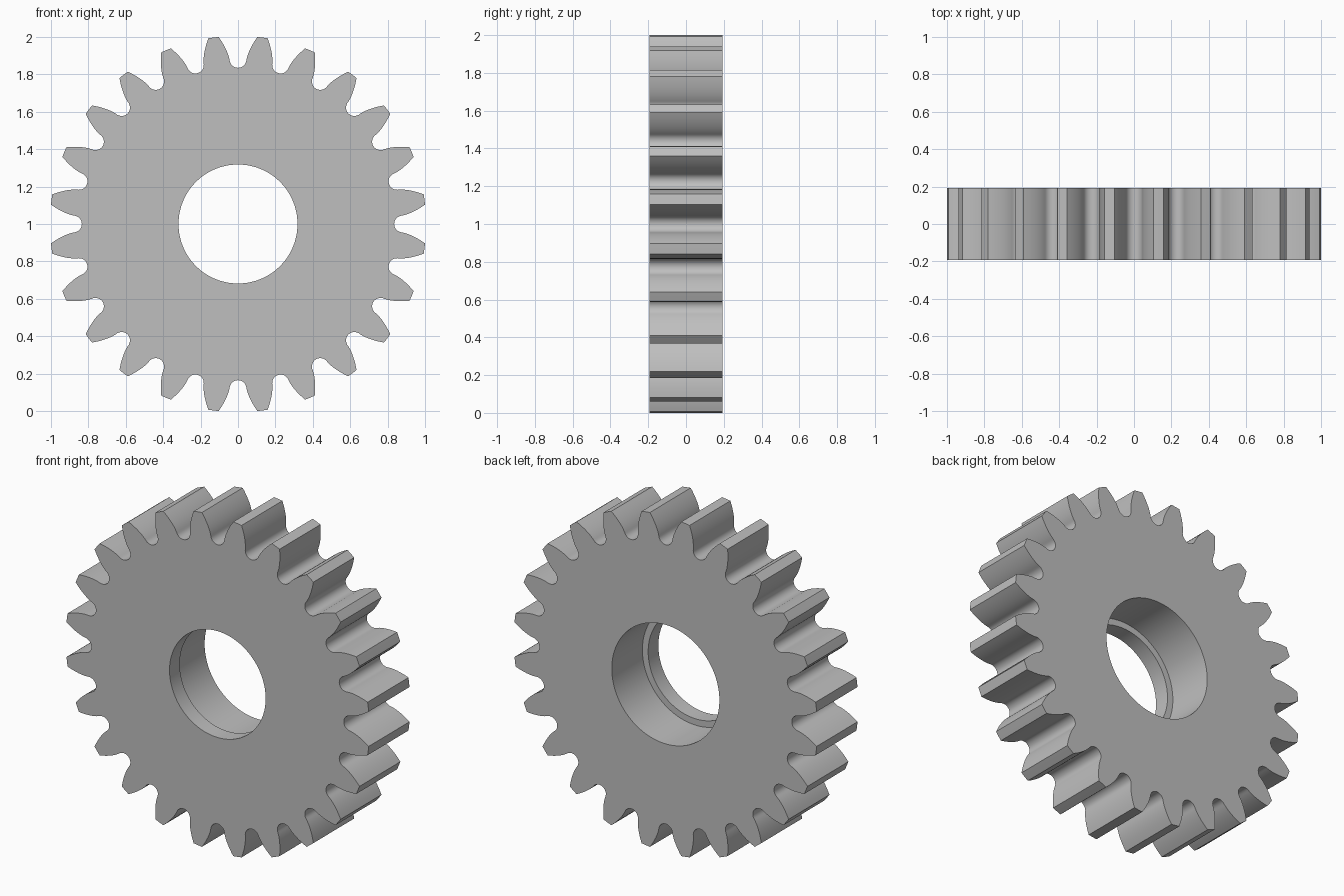
import bpy, bmesh
from math import sin, cos, tan, acos, atan2, pi, radians, hypot

cube = bpy.data.objects.get("Cube")
if cube:
    bpy.data.objects.remove(cube)

# Gear proportions
TEETH = 24
TIP_R, PITCH_R, ROOT_R = 1.0054, 0.928, 0.835
BASE_R = PITCH_R * cos(radians(20))
HALF_Y = 0.193
LIP_Y = -HALF_Y + 0.0965
LIP_R, BORE_R = 0.318, 0.356


def involute(r):
    a = acos(min(1, BASE_R / r))
    return tan(a) - a


def tooth_half_angle(r):
    return pi / (2 * TEETH) + involute(PITCH_R) - involute(r)


def half_tooth():
    """Polar points (radius, angle) from the tooth centre to the gap centre."""
    pts = [(TIP_R, 0)]
    gap_r = 0.0447
    centre = ROOT_R + gap_r
    flank_steps, arc_steps = 7, 7
    # Involute flank
    for i in range(flank_steps + 1):
        r = TIP_R + (centre - TIP_R) * i / flank_steps
        pts.append((r, tooth_half_angle(r)))
    # Round root
    for i in range(1, arc_steps + 1):
        a = pi / 2 * i / arc_steps
        u, v = centre - gap_r * sin(a), gap_r * cos(a)
        pts.append((hypot(u, v), pi / TEETH - atan2(v, u)))
    return pts


# Whole outline: each half tooth mirrored, then repeated round the wheel
half = half_tooth()
tooth = [(r, -a) for r, a in reversed(half[1:])] + half[:-1]
outline = [(r, a + (k + 0.5) * 2 * pi / TEETH)
           for k in range(TEETH) for r, a in tooth]

# Sweep a closed section (outer wall, back face, stepped bore, front face)
bm = bmesh.new()
columns = []
for r, a in outline:
    section = [(r, -HALF_Y), (r, HALF_Y), (BORE_R, HALF_Y),
               (BORE_R, LIP_Y), (LIP_R, LIP_Y), (LIP_R, -HALF_Y)]
    columns.append([bm.verts.new((s * cos(a), y, 1 + s * sin(a)))
                    for s, y in section])
for i, col in enumerate(columns):
    nxt = columns[(i + 1) % len(columns)]
    for j in range(len(col)):
        k = (j + 1) % len(col)
        bm.faces.new((col[j], col[k], nxt[k], nxt[j]))
bmesh.ops.recalc_face_normals(bm, faces=bm.faces)

mesh = bpy.data.meshes.new("gear_wheel")
bm.to_mesh(mesh)
bm.free()
gear = bpy.data.objects.new("gear_wheel", mesh)
bpy.context.collection.objects.link(gear)

# Plain grey metal
grey = bpy.data.materials.new("grey")
grey.use_nodes = True
colour = (0.52, 0.52, 0.52, 1)
grey.diffuse_color = colour
grey.node_tree.nodes["Principled BSDF"].inputs["Base Color"].default_value = colour
mesh.materials.append(grey)

bpy.ops.object.select_all(action='DESELECT')
gear.select_set(True)
bpy.context.view_layer.objects.active = gear
bpy.ops.object.shade_smooth_by_angle(angle=radians(30))
